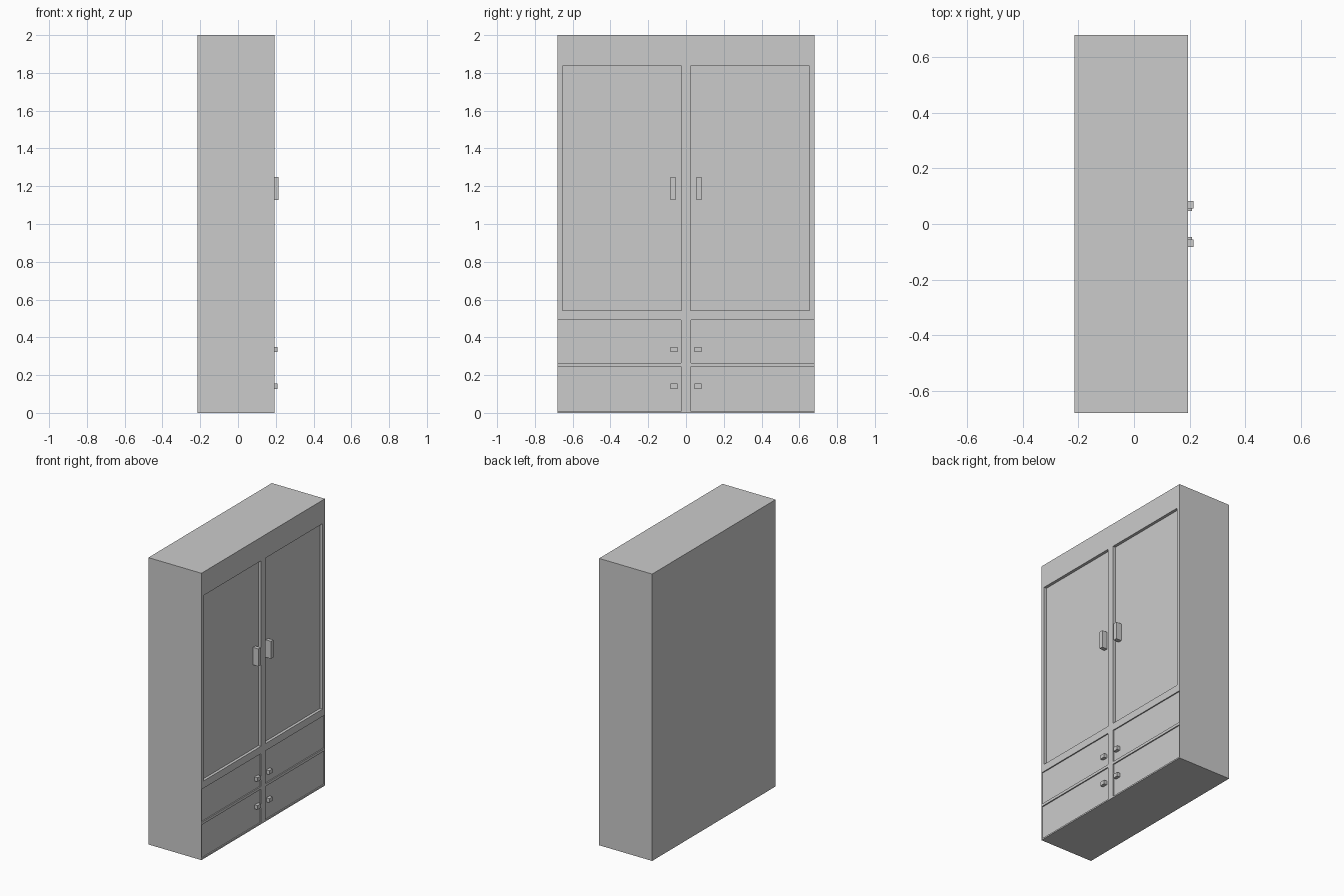
import bpy
import bmesh

if "Cube" in bpy.data.objects:
    bpy.data.objects.remove(bpy.data.objects["Cube"])

FRONT = 0.194  # plane of the cabinet front (+x side)
BACK = -0.215


def box(name, x, y, z):
    """Axis-aligned box from (min, max) pairs."""
    bm = bmesh.new()
    bmesh.ops.create_cube(bm, size=1)
    for v in bm.verts:
        v.co = [(a + b) / 2 + c * (b - a) for (a, b), c in zip((x, y, z), v.co)]
    mesh = bpy.data.meshes.new(name)
    bm.to_mesh(mesh)
    bm.free()
    obj = bpy.data.objects.new(name, mesh)
    bpy.context.collection.objects.link(obj)
    return obj


def mirrored(y, side):
    return tuple(sorted((y[0] * side, y[1] * side)))


# Cabinet body
body = box("wardrobe_body", (BACK, FRONT), (-0.68, 0.68), (0, 2))

# Panels sunk into the front: name, y range, z range, depth
panels = [
    ("door", (0.024, 0.655), (0.543, 1.836), 0.02),
    ("upper_drawer", (0.026, 0.677), (0.263, 0.492), 0.008),
    ("lower_drawer", (0.024, 0.677), (0.01, 0.244), 0.008),
]
# Pulls standing on the panels: name, y range, z range, front x, panel depth
pulls = [
    ("door_handle", (0.056, 0.083), (1.128, 1.25), 0.215, 0.02),
    ("upper_drawer_knob", (0.046, 0.083), (0.322, 0.35), 0.209, 0.008),
    ("lower_drawer_knob", (0.046, 0.083), (0.127, 0.155), 0.209, 0.008),
]

cutters = []
for side, label in ((-1, "left"), (1, "right")):
    for name, y, z, depth in panels:
        cutter = box(f"{label}_{name}_recess", (FRONT - depth, FRONT + 0.1), mirrored(y, side), z)
        cutter.hide_render = True
        cutters.append(cutter)
        mod = body.modifiers.new(cutter.name, 'BOOLEAN')
        mod.operation = 'DIFFERENCE'
        mod.solver = 'EXACT'
        mod.object = cutter
    for name, y, z, x_front, depth in pulls:
        box(f"{label}_{name}", (FRONT - depth, x_front), mirrored(y, side), z)

# Bake the recesses into the body and drop the cutters
bpy.context.view_layer.update()
graph = bpy.context.evaluated_depsgraph_get()
baked = bpy.data.meshes.new_from_object(body.evaluated_get(graph))
body.modifiers.clear()
body.data = baked
for cutter in cutters:
    bpy.data.objects.remove(cutter)
